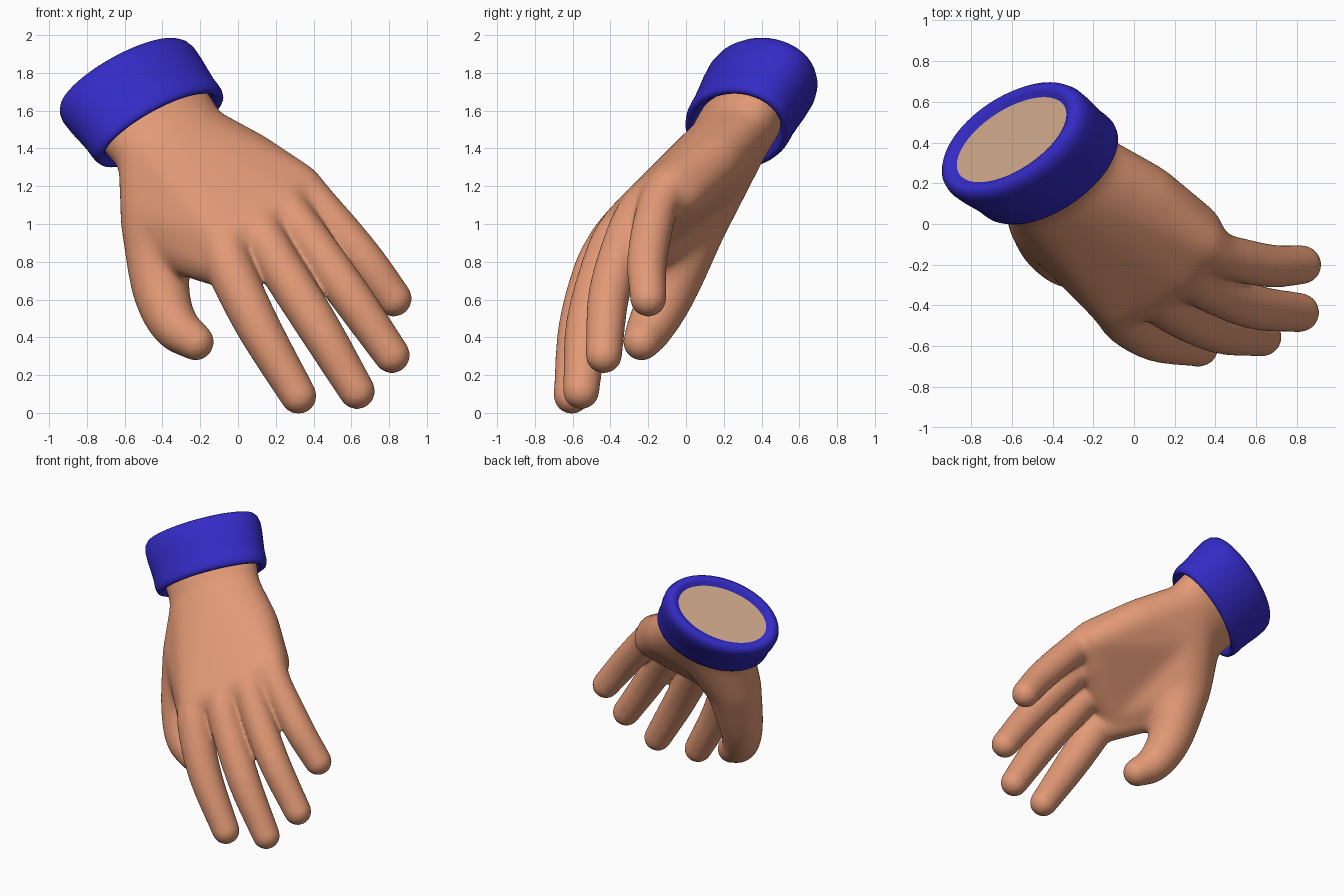
import bpy, bmesh, math
from mathutils import Vector as V

if "Cube" in bpy.data.objects:
    bpy.data.objects.remove(bpy.data.objects["Cube"])


def material(name, rgb):
    m = bpy.data.materials.new(name)
    m.diffuse_color = (*rgb, 1)
    m.use_nodes = True
    m.node_tree.nodes["Principled BSDF"].inputs["Base Color"].default_value = m.diffuse_color
    return m


skin = material("skin", (0.76, 0.32, 0.18))
blue = material("blue_cuff", (0.034, 0.024, 0.56))
tan = material("tan_cut", (0.575, 0.36, 0.235))

# Wrist frame: axis A runs up the arm, W across the hand, T towards the palm
ORIGIN = V((-0.415, 0.272, 1.515))
A = V((-0.55, 0.42, 0.74)).normalized()
W = V((0.78, 0.45, 0.38))
W = (W - A * A.dot(W)).normalized()
T = A.cross(W)


def ellipse(a, b, h, n=64):
    return [ORIGIN + A * h + W * a * math.cos(t) + T * b * math.sin(t)
            for t in (2 * math.pi * i / n for i in range(n))]


def ball(x, y, z, r):
    bm = bmesh.new()
    bmesh.ops.create_icosphere(bm, subdivisions=3, radius=r + 0.007)
    pts = [v.co + V((x, y, z)) for v in bm.verts]
    bm.free()
    return pts


def add_object(name, bm, *mats):
    me = bpy.data.meshes.new(name)
    bm.to_mesh(me)
    bm.free()
    for m in mats:
        me.materials.append(m)
    ob = bpy.data.objects.new(name, me)
    bpy.context.collection.objects.link(ob)
    return ob


body = bmesh.new()


def add_hull(*groups):
    bm = bmesh.new()
    for g in groups:
        for p in g:
            bm.verts.new(p)
    res = bmesh.ops.convex_hull(bm, input=bm.verts)
    junk = {v for v in res["geom_interior"] + res["geom_unused"]
            if isinstance(v, bmesh.types.BMVert)}
    bmesh.ops.delete(bm, geom=list(junk), context='VERTS')
    bmesh.ops.recalc_face_normals(bm, faces=bm.faces)
    tmp = bpy.data.meshes.new("tmp")
    bm.to_mesh(tmp)
    bm.free()
    body.from_mesh(tmp)
    bpy.data.meshes.remove(tmp)


def spline(joints, steps=4):
    """Smooth curve through the joints (position and radius)."""
    p = [V(j) for j in joints]
    p = [2 * p[0] - p[1]] + p + [2 * p[-1] - p[-2]]
    out = []
    for a, b, c, d in zip(p, p[1:], p[2:], p[3:]):
        for i in range(steps):
            t = i / steps
            out.append(b + 0.5 * t * (c - a + t * (2 * a - 5 * b + 4 * c - d + t * (3 * b - a - 3 * c + d))))
    return out + [p[-2]]


def add_chain(joints):
    pts = spline(joints)
    for p, q in zip(pts, pts[1:]):
        add_hull(ball(*p), ball(*q))


# Fingers, each from knuckle to tip: x, y, z, radius
index = [(-.08, -.39, .90, .125), (-.035, -.47, .75, .12), (.11, -.56, .45, .11), (.32, -.605, .09, .09)]
middle = [(.10, -.31, 1.0, .12), (.17, -.405, .86, .113), (.41, -.52, .48, .108), (.63, -.555, .115, .09)]
ring = [(.24, -.21, 1.1, .12), (.33, -.295, .98, .108), (.58, -.405, .64, .104), (.815, -.435, .305, .09)]
pinky = [(.33, -.08, 1.20, .115), (.43, -.15, 1.09, .104), (.66, -.205, .82, .10), (.825, -.20, .605, .09)]
thumb = [(-.43, .03, 1.02, .19), (-.41, -.09, .66, .15), (-.34, -.18, .47, .122), (-.225, -.235, .375, .092)]
fingers = (index, middle, ring, pinky)
for finger in (*fingers, thumb):
    add_chain(finger)

# Forearm stub, palm with heel and pads, thumb root and thumb web
neck = ellipse(.33, .2, -.10)
knuckles = [ball(*f[0]) for f in fingers]
pads = [[p + T * .075 for p in k] for k in knuckles]
add_hull(ellipse(.33, .19, .25), ellipse(.345, .205, 0))
add_hull(ellipse(.345, .205, 0), neck)
heel = ball(-.29, .18, 1.30, .175)
outer_heel = ball(.06, .14, 1.33, .155)
add_hull(neck, heel, outer_heel, *knuckles, *pads)
add_hull(neck, heel, ball(*thumb[0]), knuckles[0], pads[0])
add_hull(ball(-.42, -.03, .95, .14), ball(-.25, -.25, .80, .085), ball(-.15, -.36, .79, .09),
         knuckles[0], ball(-.045, -.46, .77, .11))

# Skin between neighbouring fingers
for f, g in zip(fingers, fingers[1:]):
    mids = [ball(*V(k[0]).lerp(V(k[1]), .25)[:3], k[1][3] * .85) for k in (f, g)]
    add_hull(ball(*f[0]), ball(*g[0]), *mids)

# Fuse into one smooth skin
raw = add_object("hand_raw", body, skin)
rm = raw.modifiers.new("fuse", 'REMESH')
rm.mode = 'VOXEL'
rm.voxel_size = 0.01
sm = raw.modifiers.new("soften", 'SMOOTH')
sm.factor = 0.5
sm.iterations = 30
dg = bpy.context.evaluated_depsgraph_get()
me = bpy.data.meshes.new_from_object(raw.evaluated_get(dg))
me.materials.clear()
me.materials.append(skin)
for p in me.polygons:
    p.use_smooth = True
    p.material_index = 0
hand = bpy.data.objects.new("hand", me)
bpy.context.collection.objects.link(hand)
bpy.data.objects.remove(raw)

# Extra softening that fades out from the palm to the fingers
vg = hand.vertex_groups.new(name="palm")
for v in me.vertices:
    w = ((v.co - ORIGIN).dot(A) + 1.08) / 0.25
    if w > 0:
        vg.add([v.index], min(w, 1), 'REPLACE')
soft = hand.modifiers.new("soften_palm", 'SMOOTH')
soft.factor = 0.5
soft.iterations = 150
soft.vertex_group = "palm"

# Cuff: rolled band lofted from (outward offset, height) profile
profile = [(-.03, .335), (0, .342), (.02, .362), (.045, .372), (.07, .365), (.09, .34),
           (.1, .30), (.098, .23), (.09, .15), (.085, .09), (.086, .045), (.084, .015),
           (.075, -.01), (.055, -.02), (.035, -.01), (.015, .02), (-.02, .08)]
bm = bmesh.new()
rings = [[bm.verts.new(p) for p in ellipse(.325 + d, .19 + d * .9, h, 96)] for d, h in profile]
for r0, r1 in zip(rings, rings[1:]):
    for i in range(96):
        j = (i + 1) % 96
        bm.faces.new((r0[i], r0[j], r1[j], r1[i])).smooth = True
bmesh.ops.recalc_face_normals(bm, faces=bm.faces)
# make the open band face outwards
bm.faces.ensure_lookup_table()
f = bm.faces[7 * 96]
if f.normal.dot(f.calc_center_median() - ORIGIN - A * .2) < 0:
    bmesh.ops.reverse_faces(bm, faces=bm.faces)
add_object("cuff", bm, blue)

# Flat cap closing the arm inside the cuff
bm = bmesh.new()
cap = bm.faces.new([bm.verts.new(p) for p in ellipse(.325, .19, .343)])
cap.normal_update()
if cap.normal.dot(A) < 0:
    cap.normal_flip()
add_object("wrist_cap", bm, tan)
